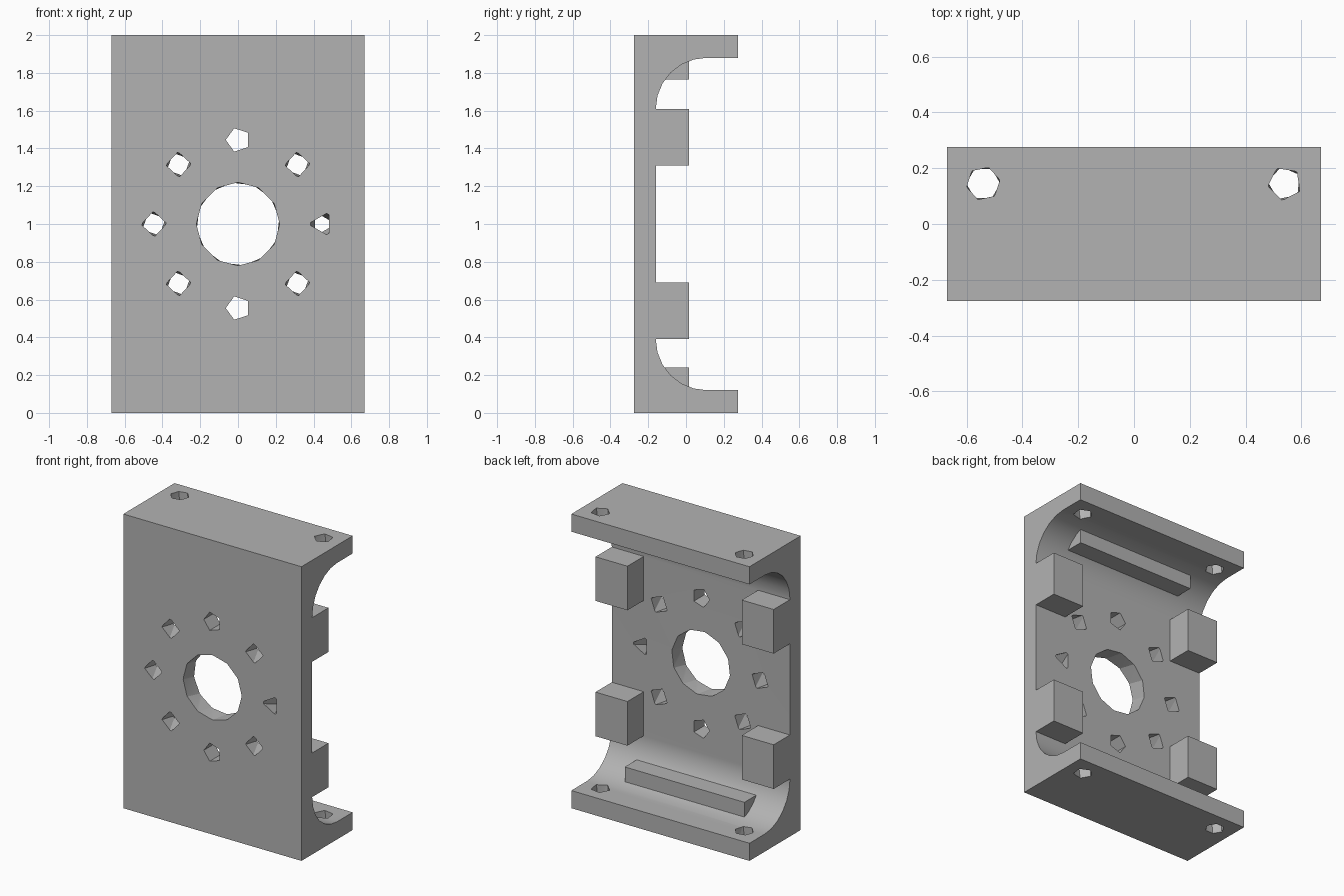
import bpy, bmesh
from math import pi, sin, cos, radians
from mathutils import Matrix

if "Cube" in bpy.data.objects:
    bpy.data.objects.remove(bpy.data.objects["Cube"], do_unlink=True)

W, D, H = 0.67, 0.275, 2.0          # half width, half depth, height
PLATE_Y, FLANGE, R = -0.16, 0.12, 0.27

grey = bpy.data.materials.new("plain_grey")
grey.use_nodes = True
COLOUR = (0.45, 0.45, 0.45, 1)
grey.diffuse_color = COLOUR
grey.node_tree.nodes["Principled BSDF"].inputs["Base Color"].default_value = COLOUR


def make(name, bm):
    bmesh.ops.recalc_face_normals(bm, faces=bm.faces)
    me = bpy.data.meshes.new(name)
    bm.to_mesh(me)
    bm.free()
    me.materials.append(grey)
    ob = bpy.data.objects.new(name, me)
    bpy.context.scene.collection.objects.link(ob)
    return ob


def box(name, lo, hi):
    bm = bmesh.new()
    size = [b - a for a, b in zip(lo, hi)]
    mid = [(a + b) / 2 for a, b in zip(lo, hi)]
    bmesh.ops.create_cube(bm, size=1, matrix=Matrix.Translation(mid) @ Matrix.Diagonal((*size, 1)))
    return make(name, bm)


def add_hole(bm, ring, ends, sides, radius, turns):
    """Hull between two polygons, each turned by its own angle."""
    verts = []
    for end, turn in zip(ends, turns):
        for i in range(sides):
            a = radians(turn) + 2 * pi * i / sides
            verts.append(bm.verts.new(ring(radius * cos(a), radius * sin(a), end)))
    bmesh.ops.convex_hull(bm, input=verts)


# Channel body: C profile with rounded inner corners, extruded across
half = [(-D, 0), (D, 0), (D, FLANGE)]
half += [(PLATE_Y + R - R * sin(i * pi / 12), FLANGE + R - R * cos(i * pi / 12)) for i in range(7)]
profile = half + [(y, H - z) for y, z in reversed(half)]
bm = bmesh.new()
face = bm.faces.new([bm.verts.new((-W, y, z)) for y, z in profile])
out = bmesh.ops.extrude_face_region(bm, geom=[face])
bmesh.ops.translate(bm, vec=(2 * W, 0, 0), verts=[v for v in out["geom"] if isinstance(v, bmesh.types.BMVert)])
body = make("channel_body", bm)

# Hole cutters: centre bore, ring of eight, and flange corner holes
cut = bmesh.new()
ends = (-D, PLATE_Y)


def stretched(e):
    return (e[0] - 0.02, e[1] + 0.02)


add_hole(cut, lambda a, b, y: (a, y, b + 1), stretched(ends), 12, 0.22, (0, 8))
for k in range(8):
    cx, cz = 0.445 * cos(k * pi / 4), 1 + 0.445 * sin(k * pi / 4)
    sides, turns = 4, (2, 25)
    if k in (2, 6):
        sides, turns = 5, (180, 180)
    elif k == 0:
        sides, turns = 3, (60, 0)
    add_hole(cut, lambda a, b, y: (cx + a, y, cz + b), stretched(ends), sides, 0.065, turns)
for cx, sides, turns in ((-0.54, 6, (0, 12)), (0.54, 5, (30, 45))):
    for z in (0, H - FLANGE):
        add_hole(cut, lambda a, b, h: (cx + a, 0.145 + b, h), stretched((z, z + FLANGE)), sides, 0.06, turns)
cutter = make("hole_cutter", cut)

mod = body.modifiers.new("holes", "BOOLEAN")
mod.operation, mod.solver, mod.object = "DIFFERENCE", "EXACT", cutter
bpy.context.view_layer.objects.active = body
body.select_set(True)
bpy.ops.object.modifier_apply(modifier=mod.name)
bpy.data.objects.remove(cutter, do_unlink=True)

# Smooth only the inner corner curves
bpy.ops.object.shade_smooth_by_angle(angle=radians(17))
body.modifiers.new("flat_plates", "WEIGHTED_NORMAL").keep_sharp = True

# Four mounting blocks and two ribs behind the plate
for level, z0, z1 in (("lower", 0.39, 0.69), ("upper", 1.31, 1.61)):
    box("left_%s_block" % level, (0.43, PLATE_Y, z0), (W, 0.015, z1))
    box("right_%s_block" % level, (-W, PLATE_Y, z0), (-0.43, 0.015, z1))
for level, z0, z1 in (("lower", 0.1, 0.24), ("upper", 1.765, 1.9)):
    box("%s_rib" % level, (-0.45, -0.13, z0), (0.45, 0.015, z1))
